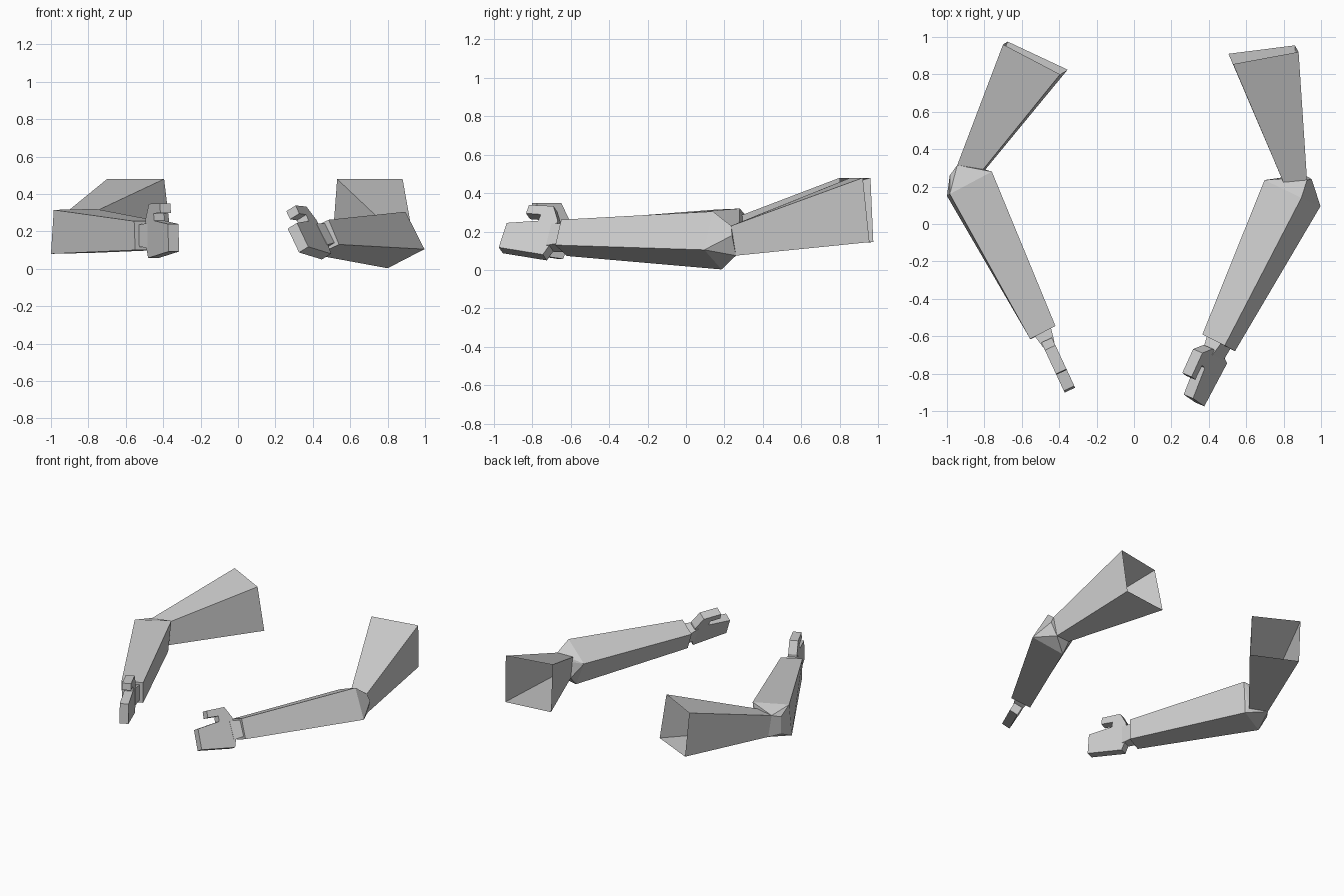
import bpy, bmesh
from mathutils import Vector

if "Cube" in bpy.data.objects:
    bpy.data.objects.remove(bpy.data.objects["Cube"])

grey = bpy.data.materials.new("plain_grey")
grey.diffuse_color = (0.6, 0.6, 0.6, 1)
grey.use_nodes = True
grey.node_tree.nodes["Principled BSDF"].inputs["Base Color"].default_value = grey.diffuse_color


def finish(name, bm):
    bmesh.ops.recalc_face_normals(bm, faces=bm.faces[:])
    mesh = bpy.data.meshes.new(name)
    bm.to_mesh(mesh)
    bm.free()
    mesh.materials.append(grey)
    obj = bpy.data.objects.new(name, mesh)
    bpy.context.collection.objects.link(obj)
    return obj


def loft(name, a, b, cap_a=True, cap_b=True):
    """Four-sided tapered box between two corner rings."""
    bm = bmesh.new()
    va = [bm.verts.new(p) for p in a]
    vb = [bm.verts.new(p) for p in b]
    for i in range(4):
        j = (i + 1) % 4
        bm.faces.new((va[i], va[j], vb[j], vb[i]))
    if cap_a:
        bm.faces.new(va)
    if cap_b:
        bm.faces.new(vb)
    return finish(name, bm)


def hull(name, points):
    bm = bmesh.new()
    for p in points:
        bm.verts.new(p)
    res = bmesh.ops.convex_hull(bm, input=bm.verts[:])
    loose = [v for v in bm.verts if not v.link_faces]
    bmesh.ops.delete(bm, geom=loose, context='VERTS')
    bmesh.ops.dissolve_limit(bm, angle_limit=0.05, verts=bm.verts[:], edges=bm.edges[:])
    return finish(name, bm)


# Hand outline: distance past the wrist, height towards the thumb
HAND = [(0.055, -0.06), (0.08, -0.12), (0.34, -0.085), (0.33, 0.062),
        (0.155, 0.08), (0.15, 0.118), (0.235, 0.122), (0.23, 0.172),
        (0.09, 0.17), (0.045, 0.085)]


def arm(side, shoulder, upper_end, elbow, wrist, extra, hand_dir, hand_up):
    # Upper arm, open at the shoulder
    loft(side + "_upper_arm", shoulder, upper_end, cap_a=False)
    # Forearm
    loft(side + "_forearm", elbow, wrist, cap_a=False)
    # Elbow wedge joining the two
    hull(side + "_elbow", elbow + upper_end + extra)
    # Local axes of the hand
    c = sum((Vector(p) for p in wrist), Vector()) / 4
    d = Vector(hand_dir).normalized()
    up = Vector(hand_up)
    up = (up - up.dot(d) * d).normalized()
    w = d.cross(up)

    def at(u, v, t):
        return c + d * u + up * v + w * t

    # Wrist
    def ring(u, v, t):
        return [at(u, v, t), at(u, v, -t), at(u, -v, -t), at(u, -v, t)]
    loft(side + "_wrist", ring(-0.01, 0.058, 0.05), ring(0.075, 0.066, 0.033))
    # Palm with fingers and thumb, from the extruded outline
    bm = bmesh.new()
    half = [[bm.verts.new(at(u, v, t)) for u, v in HAND] for t in (-0.031, 0.031)]
    bm.faces.new(half[0])
    bm.faces.new(half[1])
    for i in range(len(HAND)):
        j = (i + 1) % len(HAND)
        bm.faces.new((half[0][i], half[0][j], half[1][j], half[1][i]))
    finish(side + "_hand", bm)


# Arm on the +x side, rolled about its length
arm("left",
    [(.53, .855, .48), (.88, .92, .48), (.86, .955, .145), (.505, .91, .145)],
    [(.80, .22, .225), (.925, .235, .23), (.915, .26, .075), (.80, .25, .075)],
    [(.895, .14, .305), (.997, .095, .105), (.80, .185, .003), (.698, .235, .205)],
    [(.485, -.65, .262), (.54, -.68, .13), (.42, -.62, .073), (.366, -.59, .205)],
    [(.95, .24, .18), (.83, .245, .19)],
    (-.139, -.31, .009), (-.45, .2, .87))

# Arm on the -x side, held upright
arm("right",
    [(-.70, .96, .48), (-.395, .80, .48), (-.355, .825, .145), (-.675, .975, .145)],
    [(-.945, .315, .28), (-.82, .275, .28), (-.80, .285, .12), (-.93, .335, .12)],
    [(-.985, .16, .315), (-.76, .28, .32), (-.78, .27, .085), (-1.0, .15, .08)],
    [(-.555, -.615, .255), (-.42, -.545, .255), (-.42, -.545, .10), (-.55, -.615, .10)],
    [(-.985, .26, .26), (-.985, .26, .13)],
    (.142, -.305, 0), (0, 0, 1))
